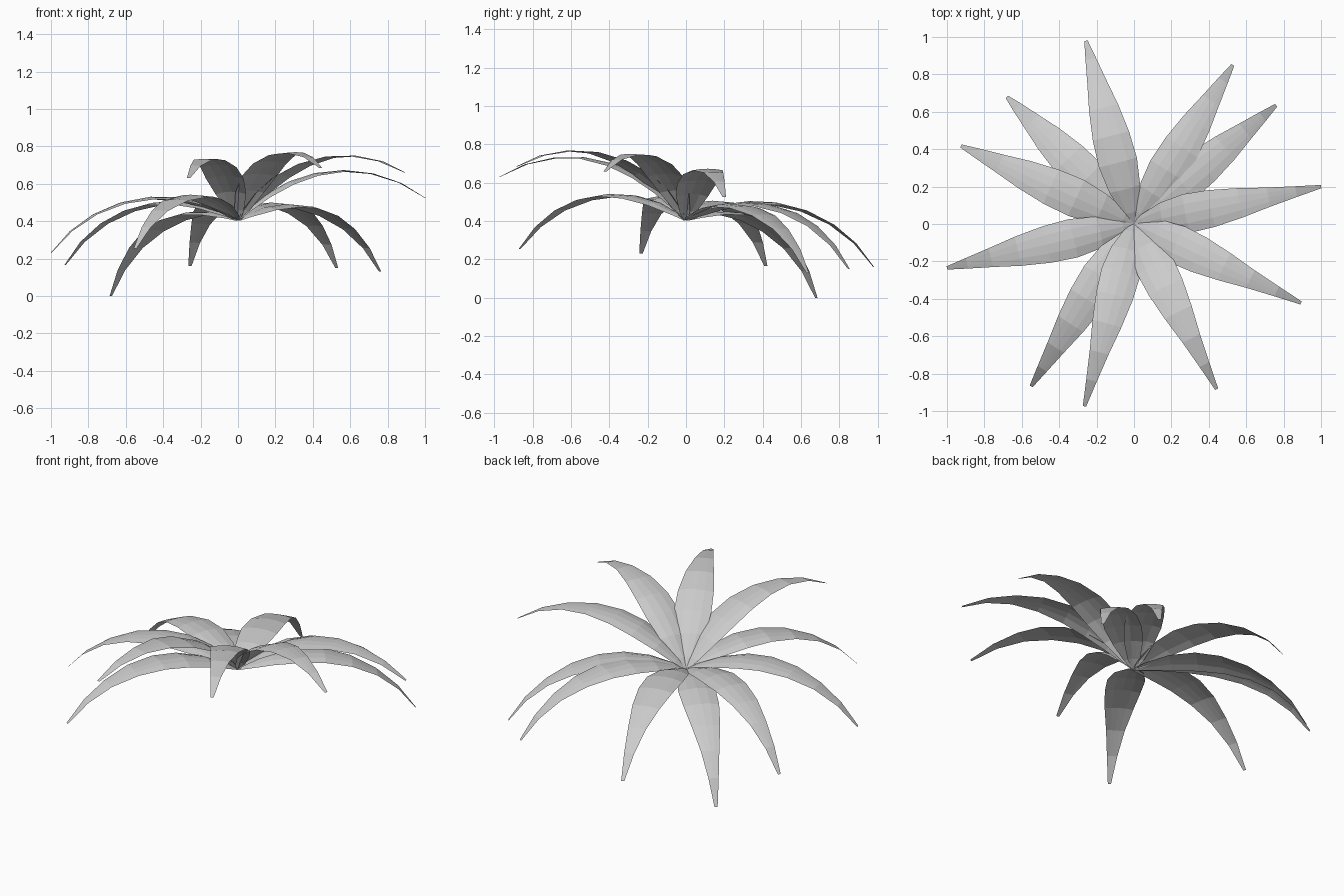
import bpy, bmesh, math
from mathutils import Vector

if "Cube" in bpy.data.objects:
    bpy.data.objects.remove(bpy.data.objects["Cube"])

# Tip position of every leaf (x, y, z)
TIPS = [(-.257, .98, .16), (.528, .85, .15), (.76, .635, .13), (1.0, .20, .525),
        (.893, -.422, .66), (.442, -.883, .685), (-.265, -.975, .63), (-.55, -.868, .255),
        (-1.0, -.235, .23), (-.925, .417, .165), (-.68, .68, .0)]
BASE = Vector((0, 0, .405))
HALF_ANGLE = math.radians(43.5)    # half of the arc each leaf bends through
# Fraction along the leaf, half width
STATIONS = [(0, .012), (.06, .045), (.18, .085), (.31, .105), (.44, .1),
            (.58, .08), (.72, .052), (.86, .029), (1, .009)]
ACROSS = (-1, -.5, 0, .5, 1)

leaf_mat = bpy.data.materials.new("pale_grey")
leaf_mat.diffuse_color = (.6, .6, .6, 1)
leaf_mat.use_nodes = True
leaf_mat.node_tree.nodes["Principled BSDF"].inputs["Base Color"].default_value = leaf_mat.diffuse_color


def make_leaf(name, tip):
    """Arched, tapering blade, gently rounded across and flat at the tip."""
    chord = Vector(tip) - BASE
    along = chord.normalized()
    side = Vector((0, 0, 1)).cross(along).normalized()
    up = along.cross(side)
    radius = chord.length / 2 / math.sin(HALF_ANGLE)
    bm = bmesh.new()
    rows = []
    for t, w in STATIONS:
        a = HALF_ANGLE * (2 * t - 1)
        mid = (BASE + along * (chord.length / 2 + radius * math.sin(a))
               + up * radius * (math.cos(a) - math.cos(HALF_ANGLE)))
        normal = along * math.sin(a) + up * math.cos(a)
        drop = .24 * w * (1 - t)
        rows.append([bm.verts.new(mid + side * w * s - normal * drop * s * s)
                     for s in ACROSS])
    for r0, r1 in zip(rows, rows[1:]):
        for i in range(len(ACROSS) - 1):
            bm.faces.new((r0[i], r1[i], r1[i + 1], r0[i + 1]))
    mesh = bpy.data.meshes.new(name)
    bm.to_mesh(mesh)
    bm.free()
    mesh.materials.append(leaf_mat)
    bpy.context.collection.objects.link(bpy.data.objects.new(name, mesh))


# Rosette of leaves
for n, tip in enumerate(TIPS, 1):
    make_leaf(f"leaf_{n}", tip)
